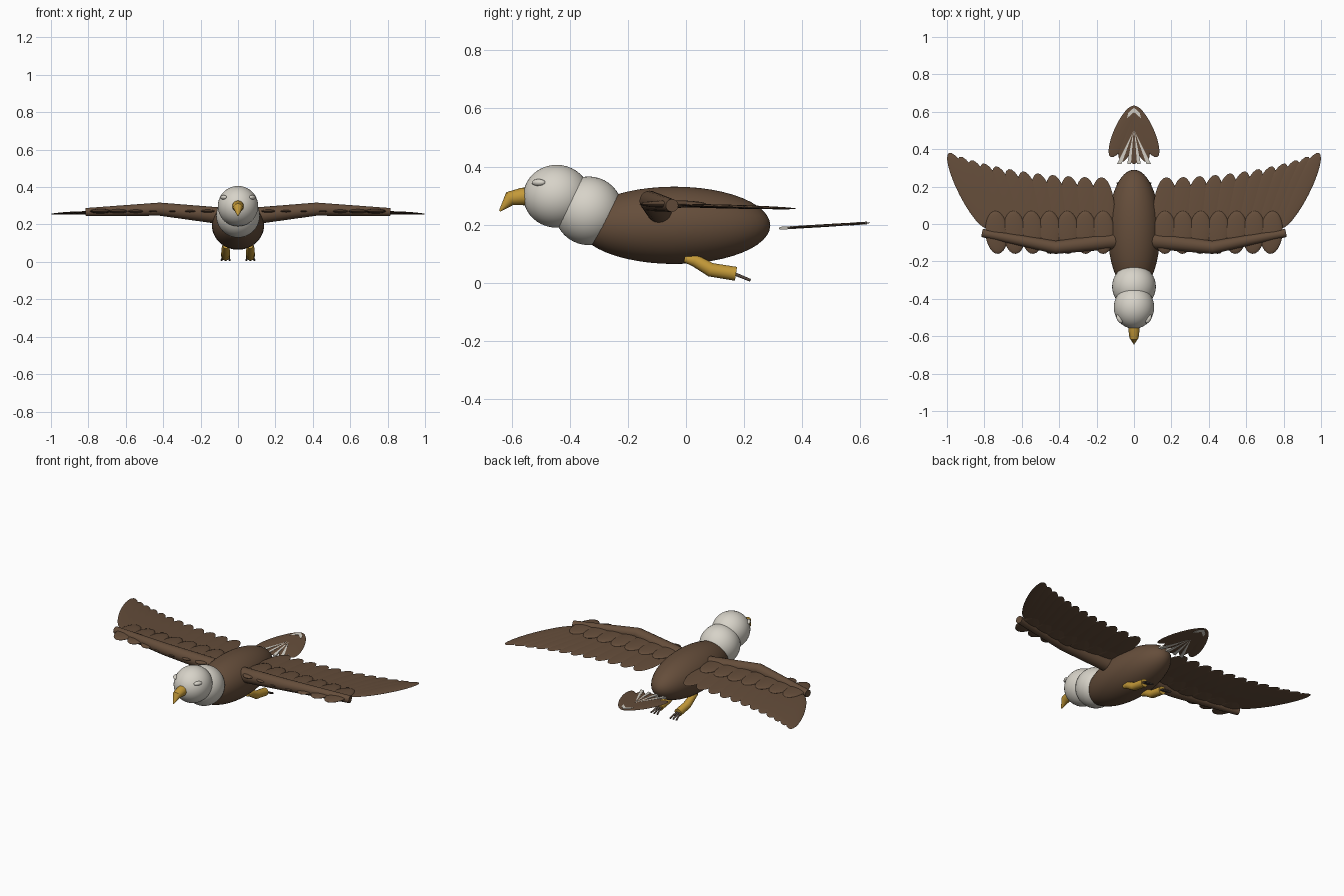
import bpy, bmesh, math
from mathutils import Vector, Matrix, Euler

if "Cube" in bpy.data.objects:
    bpy.data.objects.remove(bpy.data.objects["Cube"], do_unlink=True)


def material(name, rgb):
    m = bpy.data.materials.new(name)
    m.use_nodes = True
    m.diffuse_color = (*rgb, 1)
    m.node_tree.nodes["Principled BSDF"].inputs["Base Color"].default_value = (*rgb, 1)
    return m


BROWN = material("brown plumage", (0.13, 0.075, 0.043))
WHITE = material("white plumage", (0.68, 0.65, 0.58))
YELLOW = material("yellow beak and legs", (0.55, 0.32, 0.04))
CLAW = material("dark claw", (0.09, 0.065, 0.05))


def finish(name, bm, mat):
    bmesh.ops.recalc_face_normals(bm, faces=bm.faces)
    for f in bm.faces:
        f.smooth = True
    for e in bm.edges:
        e.smooth = len(e.link_faces) == 2 and e.calc_face_angle() < math.radians(40)
    me = bpy.data.meshes.new(name)
    bm.to_mesh(me)
    bm.free()
    me.materials.append(mat)
    ob = bpy.data.objects.new(name, me)
    bpy.context.collection.objects.link(ob)
    return ob


def ellipsoid(name, loc, radii, mat, rot=(0, 0, 0), segs=32):
    bm = bmesh.new()
    frame = Matrix.LocRotScale(Vector(loc), Euler(rot), Vector(radii))
    bmesh.ops.create_uvsphere(bm, u_segments=segs, v_segments=segs // 2, radius=1, matrix=frame)
    return finish(name, bm, mat)


def tube(name, points, radii, mat, sides=20):
    """Round tube through the points, with mitred bends and flat ends."""
    bm = bmesh.new()
    pts = [Vector(p) for p in points]
    rings = []
    for i, (p, r) in enumerate(zip(pts, radii)):
        ahead = (pts[min(i + 1, len(pts) - 1)] - p).normalized()
        behind = (p - pts[max(i - 1, 0)]).normalized()
        turn = (ahead + behind).to_track_quat('Z', 'Y')
        rings.append([bm.verts.new(p + turn @ Vector((r * math.cos(a), r * math.sin(a), 0)))
                      for a in (2 * math.pi * k / sides for k in range(sides))])
    for a, b in zip(rings, rings[1:]):
        for k in range(sides):
            n = (k + 1) % sides
            bm.faces.new((a[k], a[n], b[n], b[k]))
    bm.faces.new(rings[0])
    bm.faces.new(rings[-1])
    return finish(name, bm, mat)


def tail_z(y):
    return 0.187 + (y - 0.31) * 0.06


def tail_plate(name, outline, mat, half=0.0049):
    """Thin plate lying in the sloping plane of the tail."""
    bm = bmesh.new()
    low, top = ([bm.verts.new((x, y, tail_z(y) + d)) for x, y in outline] for d in (-half, half))
    bm.faces.new(low)
    bm.faces.new(top)
    for k in range(len(outline)):
        n = (k + 1) % len(outline)
        bm.faces.new((low[k], low[n], top[n], top[k]))
    return finish(name, bm, mat)


# Body, neck and head
ellipsoid("body", (0, -0.04, 0.198), (0.14, 0.33, 0.133), BROWN, segs=48)
ellipsoid("neck", (0, -0.335, 0.248), (0.117, 0.118, 0.118), WHITE, segs=40)
ellipsoid("head", (0, -0.445, 0.298), (0.108, 0.115, 0.108), WHITE, segs=40)
tube("beak", [(0, -0.53, 0.297), (0, -0.565, 0.297), (0, -0.606, 0.29), (0, -0.641, 0.247)],
     [0.032, 0.03, 0.025, 0.003], YELLOW)

for s, side in ((1, "left"), (-1, "right")):
    ellipsoid(f"{side}_eye", (s * 0.077, -0.507, 0.345), (0.014, 0.026, 0.012), WHITE,
              rot=(0, 0, -s * 0.5), segs=20)

    # Wing arm
    tube(f"{side}_wing_arm",
         [(s * 0.08, -0.087, 0.245), (s * 0.42, -0.125, 0.282), (s * 0.812, -0.048, 0.266)],
         [0.045, 0.035, 0.022], BROWN)

    # Long flight feathers, fanning outwards
    count = 12
    for i in range(count):
        t = i / (count - 1)
        tip = Vector((0.175 + 1.02 * t - 0.205 * t * t, 0.25 + 0.13 * t ** 1.8))
        angle = math.radians(2 + 25 * t)
        length = 0.175 + 0.05 * t
        x = tip.x - length * math.sin(angle)
        y = tip.y - length * math.cos(angle)
        ellipsoid(f"{side}_flight_feather_{i + 1}", (s * x, y, 0.264 - 0.002 * t),
                  (0.066 - 0.015 * t, length, 0.006), BROWN, rot=(-0.03, 0, -s * angle), segs=24)

    # Short covert feathers over the arm
    for i in range(7):
        ellipsoid(f"{side}_covert_feather_{i + 1}", (s * (0.165 + 0.095 * i), -0.045, 0.271),
                  (0.06, 0.115, 0.013), BROWN, rot=(0, 0, -s * 0.012 * i), segs=24)

    # Legs trailing back, with three claws each
    lx = s * 0.066
    tube(f"{side}_leg", [(lx, -0.005, 0.085), (lx, 0.03, 0.077), (lx, 0.085, 0.045), (lx, 0.172, 0.031)],
         [0.014, 0.021, 0.024, 0.024], YELLOW)
    for k in (-1, 0, 1):
        tube(f"{side}_claw_{k + 2}",
             [(lx + k * 0.008, 0.16, 0.034), (lx + k * 0.022, 0.221, 0.009)],
             [0.006, 0.005], CLAW, sides=10)

# Tail: brown feathers meeting at the rear point
for i in range(-2, 3):
    angle = i * 0.17
    length = 0.158 - 0.004 * abs(i)
    y = 0.635 - length * math.cos(angle)
    ellipsoid(f"tail_feather_{i + 3}", (-length * math.sin(angle) * 1.25, y, tail_z(y)),
              (0.044, length, 0.0046), BROWN, rot=(0.06, 0, -angle * 1.25), segs=24)

# White streaks between the tail feathers, and the white tip band
for s in (-1, 1):
    for i, (inner, outer) in enumerate(((0.016, 0.036), (0.066, 0.09))):
        tail_plate(f"tail_streak_{i + 1}_{'left' if s > 0 else 'right'}",
                   [(s * 0.002, 0.5), (s * outer, 0.322), (s * inner, 0.322)], WHITE)
tail_plate("tail_tip_band",
           [(-0.038, 0.565), (0, 0.598), (0.038, 0.565), (0.03, 0.595), (0, 0.622), (-0.03, 0.595)], WHITE)
